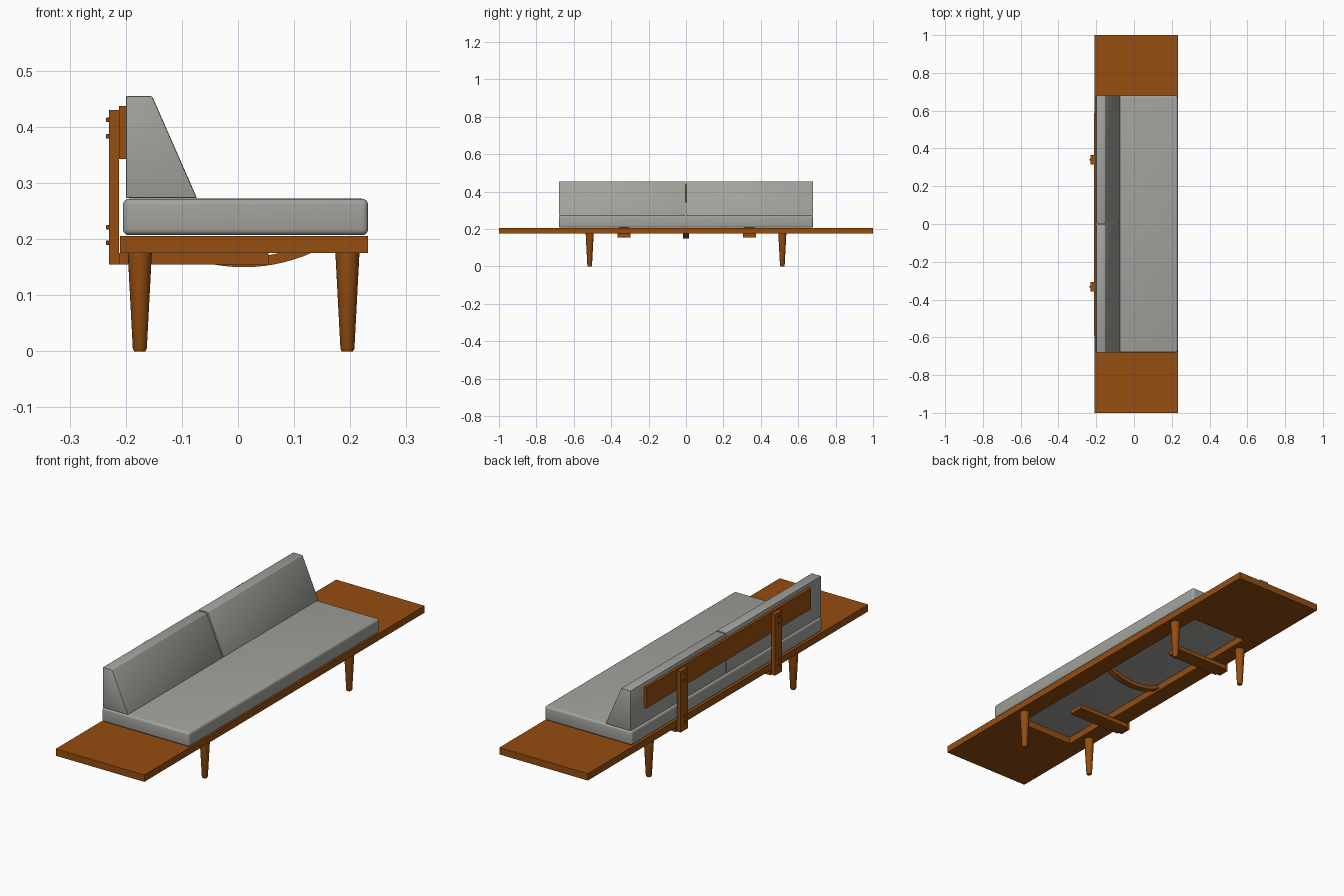
import bpy, bmesh, math

if "Cube" in bpy.data.objects:
    bpy.data.objects.remove(bpy.data.objects["Cube"])


def material(name, rgb):
    m = bpy.data.materials.new(name)
    m.use_nodes = True
    m.diffuse_color = (*rgb, 1)
    m.node_tree.nodes["Principled BSDF"].inputs["Base Color"].default_value = (*rgb, 1)
    return m


wood = material("warm wood", (0.30, 0.075, 0.005))
fabric = material("grey fabric", (0.36, 0.36, 0.335))


def finish(name, bm, mat, bevel=0, segments=2, smooth=False):
    """Turn a bmesh into a named object, with optional rounding."""
    bmesh.ops.recalc_face_normals(bm, faces=bm.faces)
    if bevel:
        bmesh.ops.bevel(bm, geom=bm.edges[:], offset=bevel, segments=segments,
                        profile=0.5, affect='EDGES')
    mesh = bpy.data.meshes.new(name)
    bm.to_mesh(mesh)
    bm.free()
    mesh.materials.append(mat)
    ob = bpy.data.objects.new(name, mesh)
    bpy.context.collection.objects.link(ob)
    if smooth:
        bpy.ops.object.select_all(action='DESELECT')
        ob.select_set(True)
        bpy.context.view_layer.objects.active = ob
        bpy.ops.object.shade_smooth_by_angle(angle=math.radians(35))
    return ob


def prism(name, profile, y0, y1, mat, **kw):
    """Extrude an (x, z) profile from y0 to y1."""
    bm = bmesh.new()
    face = bm.faces.new([bm.verts.new((x, y0, z)) for x, z in profile])
    out = bmesh.ops.extrude_face_region(bm, geom=[face])["geom"]
    moved = [v for v in out if isinstance(v, bmesh.types.BMVert)]
    bmesh.ops.translate(bm, verts=moved, vec=(0, y1 - y0, 0))
    return finish(name, bm, mat, **kw)


def box(name, x0, x1, y0, y1, z0, z1, mat, **kw):
    return prism(name, [(x0, z0), (x1, z0), (x1, z1), (x0, z1)], y0, y1, mat, **kw)


# Long platform with an open centre under the seat
def rectangle(bm, x0, x1, y, z):
    return [bm.verts.new((a, b, z)) for a, b in ((x0, -y), (x1, -y), (x1, y), (x0, y))]


bm = bmesh.new()
outer = rectangle(bm, -0.21, 0.232, 1, 0.175)
inner = rectangle(bm, -0.13, 0.15, 0.595, 0.175)
ring = [bm.faces.new((outer[i], outer[(i + 1) % 4], inner[(i + 1) % 4], inner[i]))
        for i in range(4)]
out = bmesh.ops.extrude_face_region(bm, geom=ring)["geom"]
bmesh.ops.translate(bm, vec=(0, 0, 0.031),
                    verts=[v for v in out if isinstance(v, bmesh.types.BMVert)])
finish("platform", bm, wood)

# Tapered round legs
for side, x in (("right", -0.175), ("left", 0.195)):
    for end, y in (("front", -0.515), ("back", 0.515)):
        bm = bmesh.new()
        previous = None
        for r, z in ((0.010, 0), (0.0125, 0.005), (0.0215, 0.176)):
            loop = [bm.verts.new((x + r * math.cos(a), y + r * math.sin(a), z))
                    for a in (math.tau * i / 24 for i in range(24))]
            if previous:
                for i in range(24):
                    j = (i + 1) % 24
                    bm.faces.new((previous[i], previous[j], loop[j], loop[i]))
            else:
                bm.faces.new(loop)
            previous = loop
        bm.faces.new(previous)
        finish(f"{end}_{side}_leg", bm, wood, smooth=True)

# Curved brace across the opening
def arc(radius):
    angles = [math.radians(-28 + 56 * i / 16) for i in range(17)]
    return [(0.01 + radius * math.sin(a), 0.45 - radius * math.cos(a)) for a in angles]


prism("curved_brace", arc(0.30) + arc(0.282)[::-1], -0.015, 0.015, wood)

# Back supports: arm below the platform, upright post and screws
for end, y in (("front", -0.332), ("back", 0.34)):
    box(f"{end}_support_arm", -0.212, 0.054, y - 0.034, y + 0.034, 0.155, 0.175, wood)
    box(f"{end}_back_post", -0.23, -0.212, y - 0.026, y + 0.026, 0.155, 0.43, wood)
    for i, z in enumerate((0.194, 0.221, 0.383, 0.413)):
        box(f"{end}_post_screw_{i + 1}", -0.235, -0.229, y - 0.004, y + 0.004,
            z - 0.004, z + 0.004, wood, bevel=0.001, segments=1)

# Board behind the back cushions
box("back_board", -0.212, -0.2, -0.59, 0.585, 0.343, 0.437, wood)

# Upholstery
box("seat_cushion", -0.205, 0.232, -0.68, 0.68, 0.207, 0.272, fabric,
    bevel=0.011, segments=4, smooth=True)
wedge = [(-0.2, 0.273), (-0.073, 0.273), (-0.153, 0.455), (-0.2, 0.455)]
prism("front_back_cushion", wedge, -0.68, -0.003, fabric, bevel=0.003, smooth=True)
prism("back_back_cushion", wedge, 0.003, 0.68, fabric, bevel=0.003, smooth=True)
